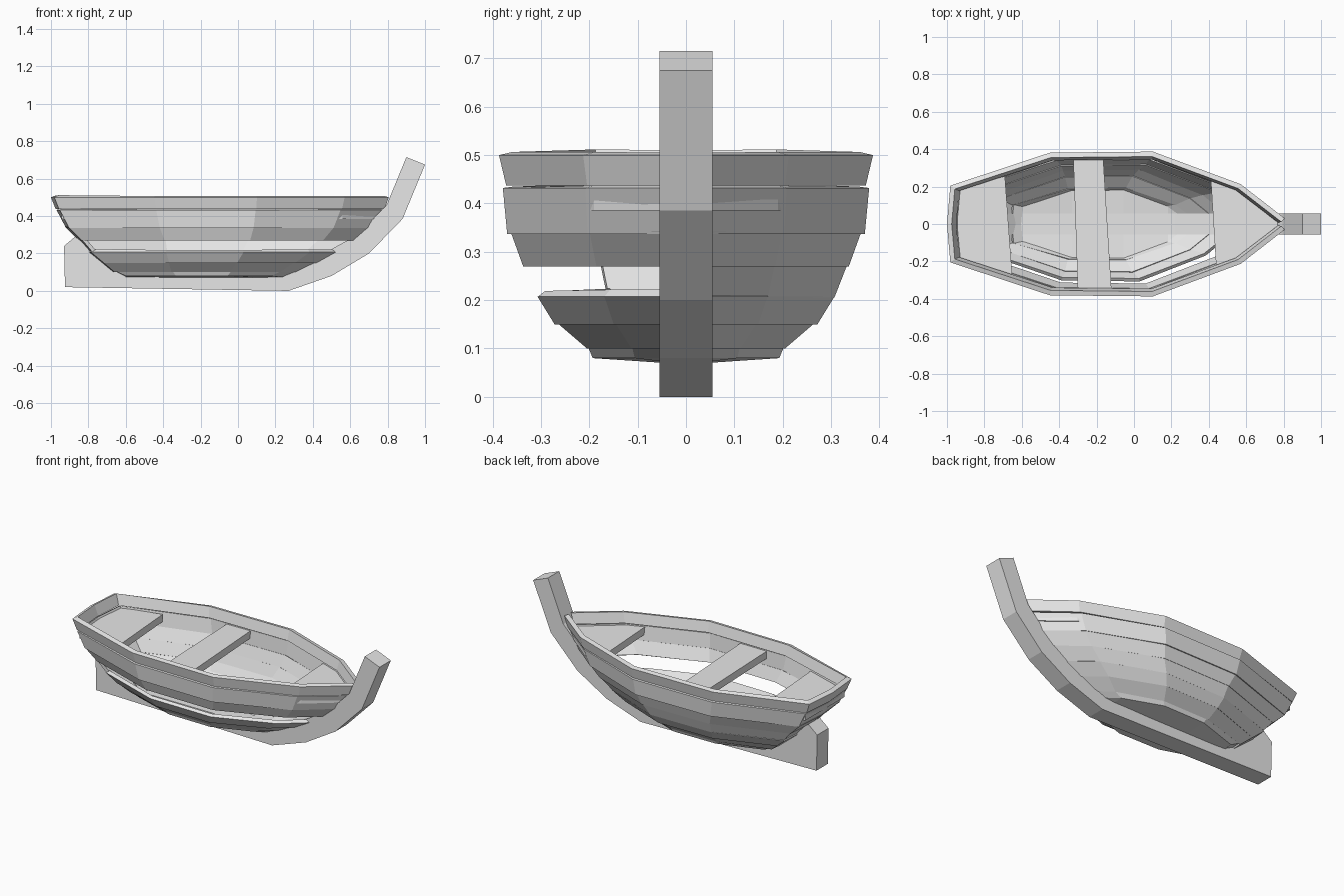
import bpy

if "Cube" in bpy.data.objects:
    bpy.data.objects.remove(bpy.data.objects["Cube"])

wood = bpy.data.materials.new("grey_wood")
wood.use_nodes = True
wood.diffuse_color = (0.8, 0.8, 0.8, 1)
wood.node_tree.nodes["Principled BSDF"].inputs["Base Color"].default_value = (0.8, 0.8, 0.8, 1)


def add_object(name, verts, faces, thickness=0):
    mesh = bpy.data.meshes.new(name)
    mesh.from_pydata(verts, [], faces)
    mesh.materials.append(wood)
    obj = bpy.data.objects.new(name, mesh)
    bpy.context.collection.objects.link(obj)
    if thickness:
        mod = obj.modifiers.new("board_thickness", "SOLIDIFY")
        mod.thickness = thickness
        mod.offset = -1
        mod.use_even_offset = True
    return obj


def prism(name, outline, place, low, high):
    """Extrude a closed outline between two depths."""
    n = len(outline)
    verts = [place(a, b, d) for d in (low, high) for a, b in outline]
    faces = [tuple(reversed(range(n))), tuple(range(n, 2 * n))]
    faces += [(i, (i + 1) % n, n + (i + 1) % n, n + i) for i in range(n)]
    obj = add_object(name, verts, faces)
    return obj


# Hull plan: fraction of length from the stern, fraction of half width
PLAN = [(1, 0.08), (0.87, 0.55), (0.61, 1), (0.305, 0.985), (0.01, 0.53)]


def half_ring(z, width, stern, bow):
    return [(stern + f * (bow - stern), w * width, z) for f, w in PLAN]


def ring(z, width, stern, bow):
    side = half_ring(z, width, stern, bow)
    return side + [(stern, 0, z)] + [(x, -y, z) for x, y, z in reversed(side)]


# Planks from the rim down: top and bottom as (z, half width, stern x, bow x)
PLANKS = [
    ("rim_plank", (0.50, 0.387, -1.0, 0.805), (0.437, 0.372, -0.975, 0.785), 0.027),
    ("upper_plank", (0.432, 0.379, -0.97, 0.775), (0.337, 0.37, -0.92, 0.725), 0.02),
    ("middle_plank", (0.342, 0.363, -0.925, 0.73), (0.27, 0.337, -0.85, 0.65), 0.02),
    ("broken_plank", (0.274, 0.334, -0.85, 0.65), (0.205, 0.307, -0.79, 0.55), 0.02),
    ("lower_plank", (0.207, 0.307, -0.80, 0.56), (0.15, 0.272, -0.73, 0.46), 0.02),
    ("bilge_plank", (0.154, 0.268, -0.735, 0.46), (0.10, 0.205, -0.67, 0.36), 0.02),
    ("bottom_plank", (0.104, 0.203, -0.66, 0.36), (0.08, 0.193, -0.61, 0.30), 0.015),
]
for name, top, bottom, thickness in PLANKS:
    upper, lower = ring(*top), ring(*bottom)
    if name == "broken_plank":
        # The right side of this plank is missing
        upper, lower = upper[:7], lower[:7]
    n = len(upper)
    faces = [(i, i + 1, n + i + 1, n + i) for i in range(n - 1)]
    add_object(name, lower + upper, faces, thickness)

# Shallow V floor
side = half_ring(0.08, 0.193, -0.61, 0.30)
n = len(side)
verts = side + [(x, 0, 0.067) for x, y, z in side] + [(x, -y, z) for x, y, z in side]
faces = [(r + i, r + n + i, r + n + i + 1, r + i + 1) for r in (0, n) for i in range(n - 1)]
add_object("floor", verts, faces, 0.012)

# Keel sweeping up into the bow post
KEEL = [(-0.925, 0.02), (0.27, 0), (0.50, 0.08), (0.70, 0.20), (0.88, 0.385),
        (1.0, 0.675), (0.9, 0.715), (0.795, 0.46), (0.64, 0.30), (0.44, 0.19),
        (0.22, 0.09), (-0.61, 0.09), (-0.87, 0.29), (-0.93, 0.24)]
prism("keel", KEEL, lambda a, b, d: (a, -d, b), -0.055, 0.055)

# Seats
SEATS = [
    ("stern_seat", [(-0.945, -0.19), (-0.65, -0.29), (-0.69, 0.255), (-0.945, 0.19)]),
    ("middle_seat", [(-0.30, -0.358), (-0.12, -0.358), (-0.165, 0.36), (-0.325, 0.36)]),
    ("bow_seat", [(0.44, -0.24), (0.56, -0.19), (0.77, -0.02), (0.77, 0.02),
                  (0.56, 0.19), (0.41, 0.25)]),
]
for name, outline in SEATS:
    prism(name, outline, lambda a, b, d: (a, b, d), 0.385, 0.43)
